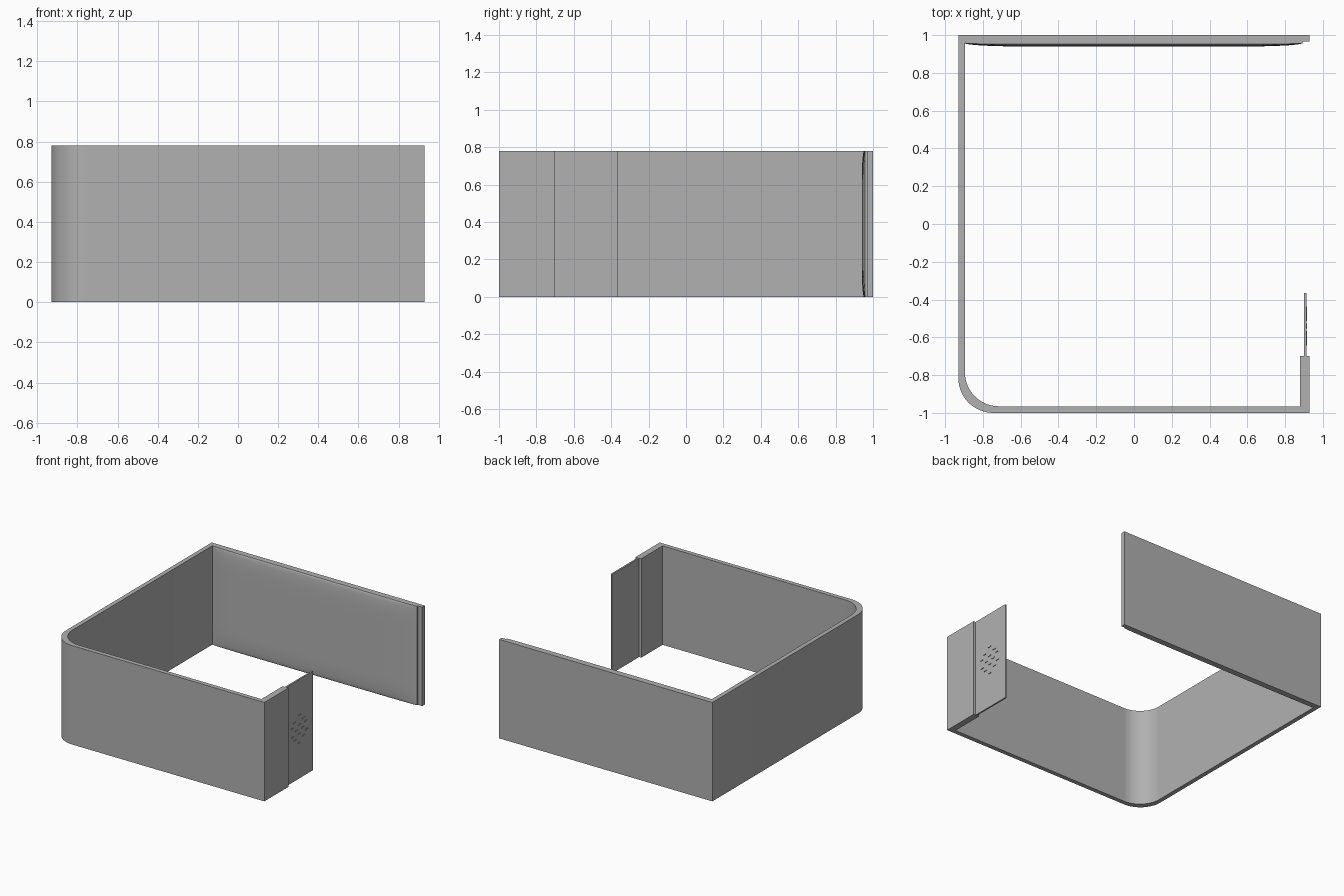
import bpy, bmesh, math

if "Cube" in bpy.data.objects:
    bpy.data.objects.remove(bpy.data.objects["Cube"])

H = 0.78  # wall height
grey = bpy.data.materials.new("dark_grey")
grey.diffuse_color = (0.44, 0.44, 0.44, 1)
grey.use_nodes = True
grey.node_tree.nodes["Principled BSDF"].inputs["Base Color"].default_value = grey.diffuse_color


def finish(bm, name, smooth=False):
    bmesh.ops.recalc_face_normals(bm, faces=bm.faces)
    me = bpy.data.meshes.new(name)
    bm.to_mesh(me)
    bm.free()
    me.materials.append(grey)
    ob = bpy.data.objects.new(name, me)
    bpy.context.collection.objects.link(ob)
    if smooth:
        bpy.ops.object.select_all(action='DESELECT')
        ob.select_set(True)
        bpy.context.view_layer.objects.active = ob
        bpy.ops.object.shade_smooth_by_angle(angle=math.radians(30))
    return ob


def add_box(bm, x0, x1, y0, y1, z0, z1):
    vs = bmesh.ops.create_cube(bm, size=1)['verts']
    for v in vs:
        v.co.x = x0 if v.co.x < 0 else x1
        v.co.y = y0 if v.co.y < 0 else y1
        v.co.z = z0 if v.co.z < 0 else z1


def arc(cx, cy, r, n=24):
    return [(cx + r * math.cos(math.pi + math.pi / 2 * i / n),
             cy + r * math.sin(math.pi + math.pi / 2 * i / n)) for i in range(n + 1)]


# Wall shell: closed plan outline with one rounded corner, extruded upward
outline = [(0.93, 1.0), (-0.93, 1.0)] + arc(-0.745, -0.815, 0.185)
outline += [(0.93, -1.0), (0.93, -0.70), (0.88, -0.70), (0.88, -0.965)]
outline += arc(-0.715, -0.785, 0.18)[::-1] + [(-0.895, 0.967), (0.93, 0.967)]
bm = bmesh.new()
base = bm.faces.new([bm.verts.new((x, y, 0)) for x, y in outline])
top = bmesh.ops.extrude_face_region(bm, geom=[base], use_keep_orig=True)
for v in top['geom']:
    if isinstance(v, bmesh.types.BMVert):
        v.co.z = H
finish(bm, "wall_shell", True)

# Gently bulging panel on the inside of the back wall
NX, NZ = 48, 24


def ease(d, width):
    t = min(d / width, 1)
    return math.sqrt(1 - (1 - t) ** 2)


bm = bmesh.new()
grid = []
for j in range(NZ + 1):
    z = H * (1 - math.cos(math.pi * j / NZ)) / 2
    row = []
    for i in range(NX + 1):
        x = -0.895 + 1.787 * (1 - math.cos(math.pi * i / NX)) / 2
        fx = ease(min(x + 0.895, 0.892 - x), 0.3)
        fz = ease(min(z, H - z), 0.15)
        row.append(bm.verts.new((x, 0.958 - 0.006 * fx - 0.012 * fx * fz, z)))
    grid.append(row)
for j in range(NZ):
    for i in range(NX):
        bm.faces.new((grid[j][i], grid[j][i + 1], grid[j + 1][i + 1], grid[j + 1][i]))
rim = bmesh.ops.extrude_edge_only(bm, edges=[e for e in bm.edges if e.is_boundary])
for v in rim['geom']:
    if isinstance(v, bmesh.types.BMVert):
        v.co.y = 0.967
finish(bm, "back_panel", True)

# Thin panel continuing from the short return wall
bm = bmesh.new()
add_box(bm, 0.899, 0.912, -0.71, -0.365, 0, H)
finish(bm, "thin_panel")

# Staggered small raised slats on the outer face of the thin panel
bm = bmesh.new()
rows = {0.11: (0.0,), 0.07: (-0.055, 0.05), 0.035: (-0.09, 0.0, 0.08),
        0.0: (-0.04, 0.04)}
for dz, offsets in rows.items():
    for s in ((1,) if dz == 0 else (1, -1)):
        for dy in offsets:
            y, z = -0.54 + dy * s, 0.39 + dz * s
            add_box(bm, 0.910, 0.917, y - 0.014, y + 0.014, z - 0.003, z + 0.003)
finish(bm, "panel_slats")
